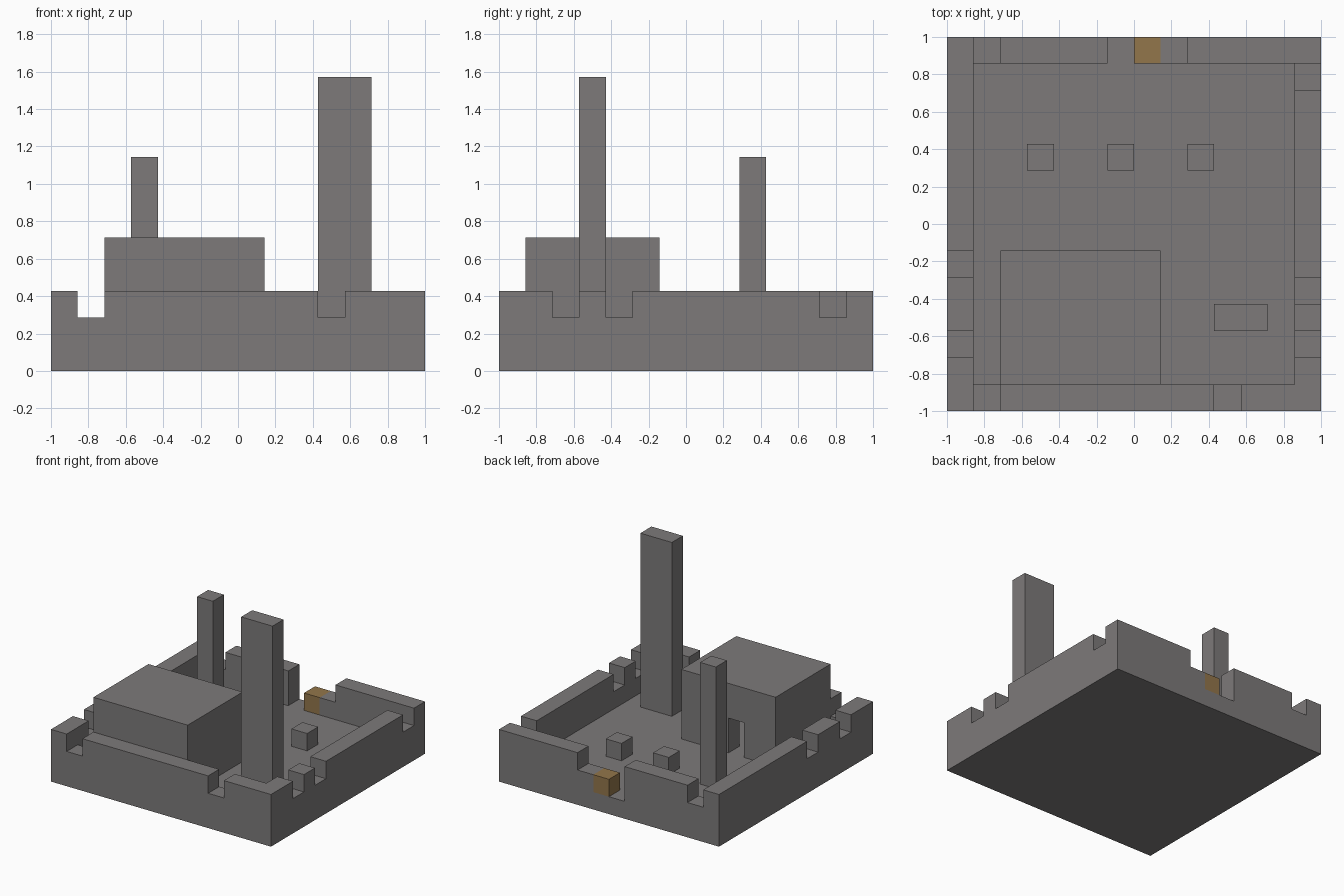
import bpy
import bmesh
from mathutils import Vector

U = 1 / 7  # one building block

old = bpy.data.objects.get("Cube")
if old:
    bpy.data.objects.remove(old)


def material(name, rgb):
    m = bpy.data.materials.new(name)
    m.use_nodes = True
    colour = (*rgb, 1)
    m.diffuse_color = colour
    bsdf = next(n for n in m.node_tree.nodes if n.type == 'BSDF_PRINCIPLED')
    bsdf.inputs["Base Color"].default_value = colour
    bsdf.inputs["Roughness"].default_value = 0.9
    return m


stone = material("stone_grey", (0.205, 0.195, 0.195))
wood = material("door_brown", (0.29, 0.18, 0.07))


def extrude(name, points, offset, mat=stone):
    """Extrude a flat outline (in blocks) along an offset vector."""
    bm = bmesh.new()
    face = bm.faces.new([bm.verts.new(Vector(p) * U) for p in points])
    ext = bmesh.ops.extrude_face_region(bm, geom=[face])["geom"]
    moved = [g for g in ext if isinstance(g, bmesh.types.BMVert)]
    bmesh.ops.translate(bm, verts=moved, vec=Vector(offset) * U)
    bmesh.ops.recalc_face_normals(bm, faces=bm.faces)
    mesh = bpy.data.meshes.new(name)
    bm.to_mesh(mesh)
    bm.free()
    mesh.materials.append(mat)
    obj = bpy.data.objects.new(name, mesh)
    bpy.context.collection.objects.link(obj)
    return obj


def block(name, x, y, z, mat=stone):
    """Box given by its ranges on the three axes."""
    outline = [(x[0], y[0], z[0]), (x[1], y[0], z[0]),
               (x[1], y[1], z[0]), (x[0], y[1], z[0])]
    return extrude(name, outline, (0, 0, z[1] - z[0]), mat)


def wall(name, axis, start, end, side, notches):
    """Battlement wall one block thick, with a one-block notch at each start."""
    outline = [(start, 1)]
    edge = start
    for n in notches:
        if n > edge:
            outline += [(edge, 3), (n, 3)]
        outline += [(n, 2), (n + 1, 2)]
        edge = n + 1
    if edge < end:
        outline += [(edge, 3), (end, 3)]
    outline.append((end, 1))
    if axis == 'x':
        return extrude(name, [(a, side, z) for a, z in outline], (0, 1, 0))
    return extrude(name, [(side, a, z) for a, z in outline], (1, 0, 0))


# Ground slab
block("ground_slab", (-7, 7), (-7, 7), (0, 1))

# Outer walls, with an entrance gap in the back
wall("front_wall", 'x', -7, 7, -7, [-6, 3])
wall("back_wall_right", 'x', -7, -1, 6, [-6])
wall("back_wall_left", 'x', 1, 7, 6, [1])
wall("left_wall", 'y', -6, 6, 6, [-5, -3, 5])
wall("right_wall", 'y', -6, 6, -7, [-5, -2])
block("gate_door", (0, 1), (6, 7), (1, 2), wood)

# Hollow house with a doorway facing the yard
plan = [(-3, -1), (-5, -1), (-5, -6), (1, -6), (1, -1), (-2, -1),
        (-2, -2), (0, -2), (0, -5), (-4, -5), (-4, -2), (-3, -2)]
extrude("house_walls", [(x, y, 1) for x, y in plan], (0, 0, 3))
block("house_lintel", (-3, -2), (-2, -1), (3, 4))
block("house_roof", (-5, 1), (-6, -1), (4, 5))

# Towers and yard blocks
block("tall_tower", (3, 5), (-4, -3), (1, 11))
block("small_tower", (-4, -3), (2, 3), (1, 8))
for label, x in (("right", -1), ("left", 2)):
    block("yard_block_" + label, (x, x + 1), (2, 3), (1, 2))
